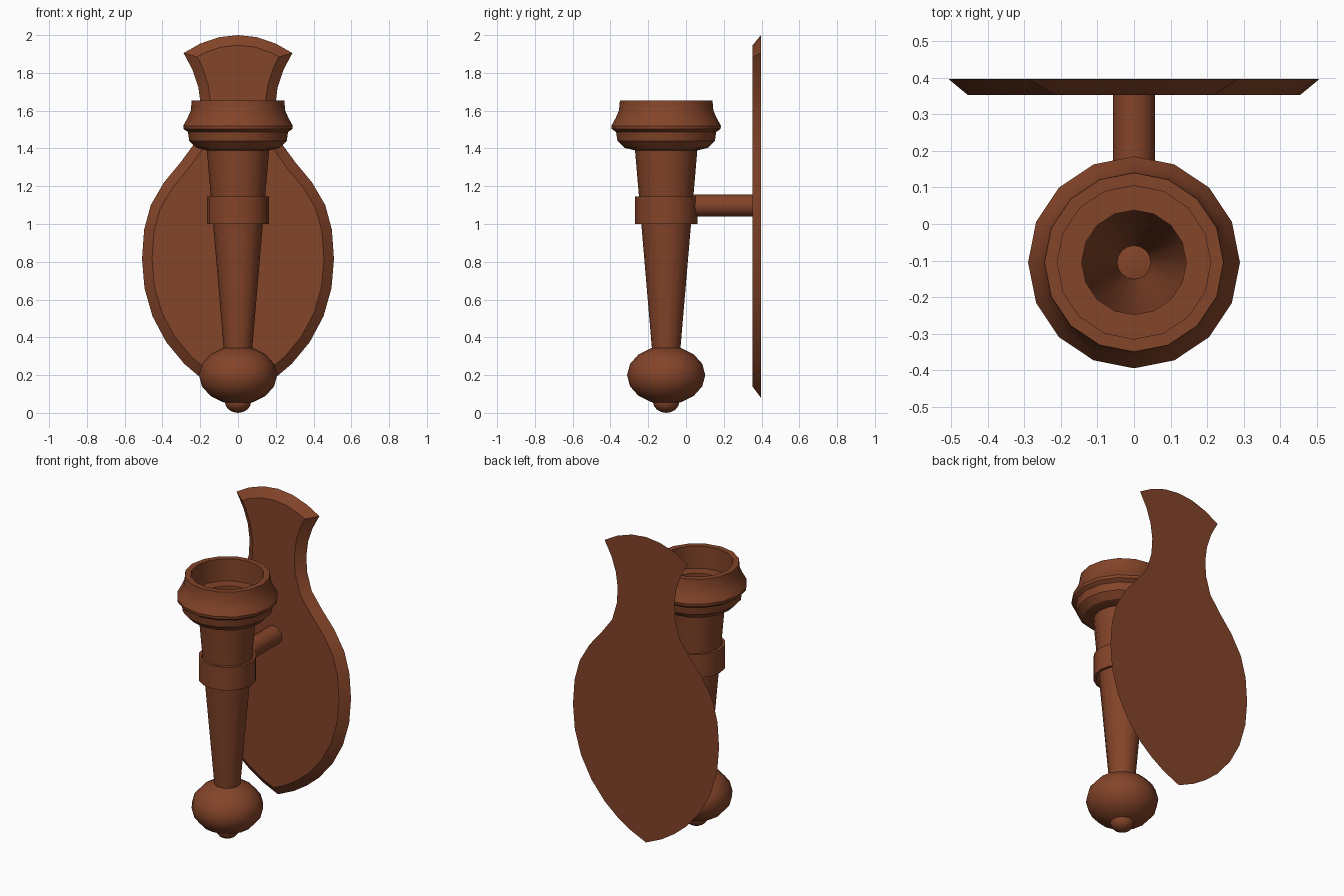
import bpy, bmesh, math
from mathutils import Vector

if "Cube" in bpy.data.objects:
    bpy.data.objects.remove(bpy.data.objects["Cube"])

AXIS_Y = -0.105   # torch axis
SIDES = 16

brown = bpy.data.materials.new("rust brown")
brown.diffuse_color = (0.23, 0.058, 0.022, 1)
brown.use_nodes = True
brown.node_tree.nodes["Principled BSDF"].inputs["Base Color"].default_value = brown.diffuse_color


def finish(name, bm):
    bmesh.ops.recalc_face_normals(bm, faces=bm.faces)
    me = bpy.data.meshes.new(name)
    bm.to_mesh(me)
    bm.free()
    me.materials.append(brown)
    ob = bpy.data.objects.new(name, me)
    bpy.context.collection.objects.link(ob)
    bpy.ops.object.select_all(action='DESELECT')
    ob.select_set(True)
    bpy.context.view_layer.objects.active = ob
    bpy.ops.object.shade_smooth_by_angle(angle=math.radians(30))
    return ob


def ring_lathe(name, profile):
    """Revolve a closed (radius, z) loop around the torch axis."""
    bm = bmesh.new()
    rings = []
    for r, z in profile:
        rings.append([bm.verts.new((r * math.cos(a), AXIS_Y + r * math.sin(a), z))
                      for a in (2 * math.pi * i / SIDES for i in range(SIDES))])
    for k, low in enumerate(rings):
        high = rings[(k + 1) % len(rings)]
        for i in range(SIDES):
            j = (i + 1) % SIDES
            bm.faces.new((low[i], low[j], high[j], high[i]))
    return finish(name, bm)


def ball(name, radius, half_height, z):
    bm = bmesh.new()
    bmesh.ops.create_uvsphere(bm, u_segments=SIDES, v_segments=8, radius=1)
    bmesh.ops.scale(bm, vec=(radius, radius, half_height), verts=bm.verts)
    bmesh.ops.translate(bm, vec=(0, AXIS_Y, z), verts=bm.verts)
    return finish(name, bm)


# Hollow cup with flared lip and stepped floor
ring_lathe("cup", [
    (0.165, 1.39), (0.22, 1.403), (0.258, 1.44), (0.265, 1.487), (0.288, 1.503),
    (0.29, 1.52), (0.268, 1.56), (0.25, 1.60), (0.245, 1.655),
    (0.21, 1.655), (0.21, 1.515), (0.143, 1.515), (0.143, 1.39)])

# Tapered hollow handle
ring_lathe("handle", [(0.075, 0.335), (0.165, 1.392), (0.143, 1.392), (0.045, 0.335)])

# Collar around the handle
ring_lathe("collar", [(0.165, 1.0), (0.165, 1.145), (0.149, 1.145), (0.149, 1.0)])

# Knob and small finial below
ball("knob", 0.207, 0.155, 0.2)
ball("finial", 0.07, 0.06, 0.06)

# Arm from collar to wall plate
bm = bmesh.new()
bmesh.ops.create_cone(bm, cap_ends=True, segments=SIDES, radius1=0.058,
                      radius2=0.058, depth=0.33)
for v in bm.verts:
    v.co = Vector((v.co.x, 0.2 + v.co.z, 1.098 + v.co.y))
finish("arm", bm)

# Wall plate: half outline mirrored, front face inset to form the bevel
half = [(0.11, 0.13), (0.2, 0.188), (0.285, 0.26), (0.38, 0.375), (0.452, 0.51),
        (0.495, 0.66), (0.508, 0.815), (0.497, 0.97), (0.462, 1.10), (0.392, 1.22),
        (0.305, 1.325), (0.235, 1.42), (0.203, 1.53), (0.197, 1.63), (0.21, 1.725),
        (0.24, 1.815), (0.288, 1.905), (0.2, 1.955), (0.1, 1.989)]
outline = [Vector(p) for p in
           [(0, 0.08)] + half + [(0, 2.0)] + [(-x, z) for x, z in reversed(half)]]


def inset(points, d):
    out = []
    for i, p in enumerate(points):
        e1 = (p - points[i - 1]).normalized()
        e2 = (points[(i + 1) % len(points)] - p).normalized()
        n1, n2 = Vector((-e1.y, e1.x)), Vector((-e2.y, e2.x))
        out.append(p + (n1 + n2) * d / (1 + n1.dot(n2)))
    return out


bm = bmesh.new()
back = [bm.verts.new((p.x, 0.397, p.y)) for p in outline]
front = [bm.verts.new((p.x, 0.353, p.y)) for p in inset(outline, 0.053)]
bm.faces.new(back)
bm.faces.new(front)
for i in range(len(back)):
    j = (i + 1) % len(back)
    bm.faces.new((back[i], back[j], front[j], front[i]))
finish("wall_plate", bm)
